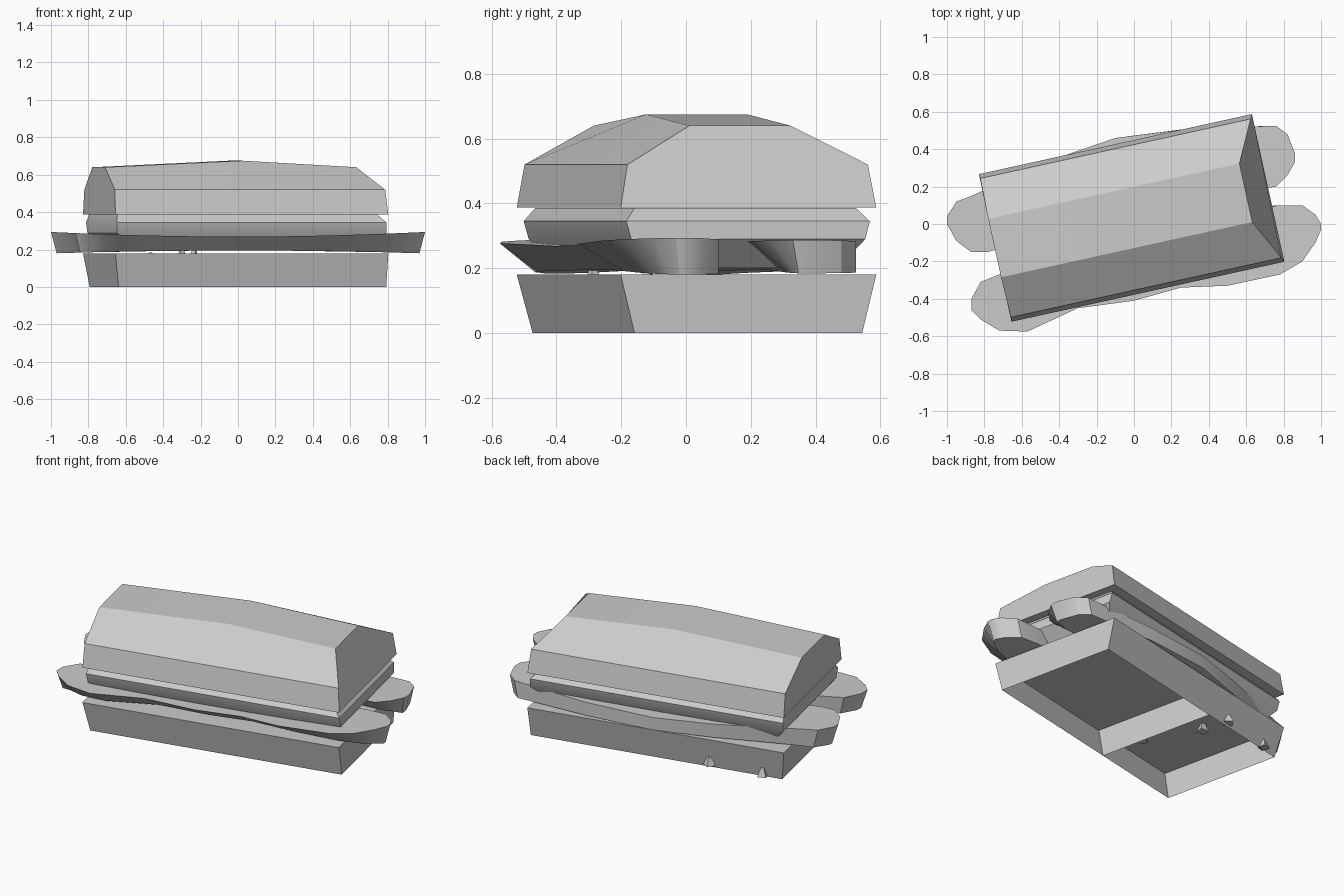
import bpy, bmesh, math
from mathutils import Matrix

if "Cube" in bpy.data.objects:
    bpy.data.objects.remove(bpy.data.objects["Cube"])

# The sandwich sits turned about 12 degrees; buns and filling share this frame
TURN = Matrix.Translation((-0.0125, 0.0325, 0)) @ Matrix.Rotation(math.radians(12.4), 4, 'Z')


def finish(name, bm, matrix=None):
    if matrix:
        bm.transform(matrix)
    bmesh.ops.recalc_face_normals(bm, faces=bm.faces[:])
    mesh = bpy.data.meshes.new(name)
    bm.to_mesh(mesh)
    bm.free()
    ob = bpy.data.objects.new(name, mesh)
    bpy.context.collection.objects.link(ob)
    bpy.context.view_layer.objects.active = ob
    ob.select_set(True)
    bpy.ops.object.shade_smooth_by_angle(angle=math.radians(30))
    ob.select_set(False)
    return ob


def loft(bm, rings, start=True, end=True):
    """Join equal-length rings of points, with optional caps."""
    vs = [[bm.verts.new(p) for p in r] for r in rings]
    n = len(vs[0])
    for a, b in zip(vs, vs[1:]):
        for i in range(n):
            j = (i + 1) % n
            bm.faces.new((a[i], a[j], b[j], b[i]))
    if start:
        bm.faces.new(vs[0])
    if end:
        bm.faces.new(vs[-1])


def rect(left, right, half, z):
    return [(left, -half, z), (right, -half, z), (right, half, z), (left, half, z)]


# Bottom bun: flared shell, open underneath, with a cross wall inside
bm = bmesh.new()
loft(bm, [rect(-.72, .745, .36, 0), rect(-.747, .747, .404, .18)], start=False)
wall = [(-.145, -.36, 0), (-.145, .36, 0), (-.16, .40, .178), (-.16, -.40, .178)]
bm.faces.new([bm.verts.new(p) for p in wall])
finish("bottom_bun", bm, TURN)

# Top bun: three cross-sections along its length, raised in the middle
bm = bmesh.new()
sections = []
for rim, shoulder, crown, top in ((-.747, -.745, -.75, .64), (0, 0, 0, .675), (.747, .735, .625, .64)):
    sections.append([(rim, -.404, .387), (shoulder, -.38, .52), (crown, -.16, top),
                     (crown, .16, top), (shoulder, .38, .52), (rim, .404, .387)])
loft(bm, sections)
finish("top_bun", bm, TURN)

# Patty: slab that bulges under the top bun
bm = bmesh.new()
loft(bm, [rect(-.66, .66, .30, .20), rect(-.73, .745, .37, .29),
          rect(-.735, .74, .385, .345), rect(-.725, .70, .35, .386)])
finish("patty", bm, TURN)

# Two long slices with rounded ends: (x, front y, back y) stations
front_slice = [(-.87, -.46, -.40), (-.82, -.51, -.31), (-.72, -.57, -.27), (-.57, -.575, -.22),
               (-.3, -.45, -.13), (0, -.41, -.07), (.25, -.34, 0), (.5, -.33, .06),
               (.78, -.27, .10), (.9, -.2, .10), (.97, -.1, .05), (1, -.03, 0)]
back_slice = [(-1, 0, .04), (-.95, -.09, .12), (-.87, -.15, .15), (-.78, -.15, .19),
              (-.42, -.04, .35), (-.1, .06, .46), (.3, .13, .51), (.76, .2, .525),
              (.82, .26, .48), (.86, .33, .38)]
for name, stations in (("front_slice", front_slice), ("back_slice", back_slice)):
    bm = bmesh.new()
    rings = []
    for x, f, b in stations:
        sag = 1 - x * x
        top, low = .294 - .025 * sag, .18 + .015 * sag
        rings.append([(x, f, top), (x, b, top), (x * .97, b, low), (x * .97, f + (b - f) * .35, low)])
    loft(bm, rings)
    finish(name, bm)

# Crumbs poking through the back wall and hanging inside the bottom bun
crumbs = [(-.30, .37, .04), (-.61, .37, .03), (-.25, -.10, .17), (-.35, -.25, .17),
          (-.45, .08, .16), (-.55, .30, .15)]
for i, p in enumerate(crumbs):
    bm = bmesh.new()
    bmesh.ops.create_cone(bm, cap_ends=True, segments=4, radius1=.035, radius2=.012, depth=.05,
                          matrix=Matrix.Translation(p) @ Matrix.Rotation(i * .9, 4, 'Z'))
    finish(f"crumb_{i + 1}", bm, TURN)
